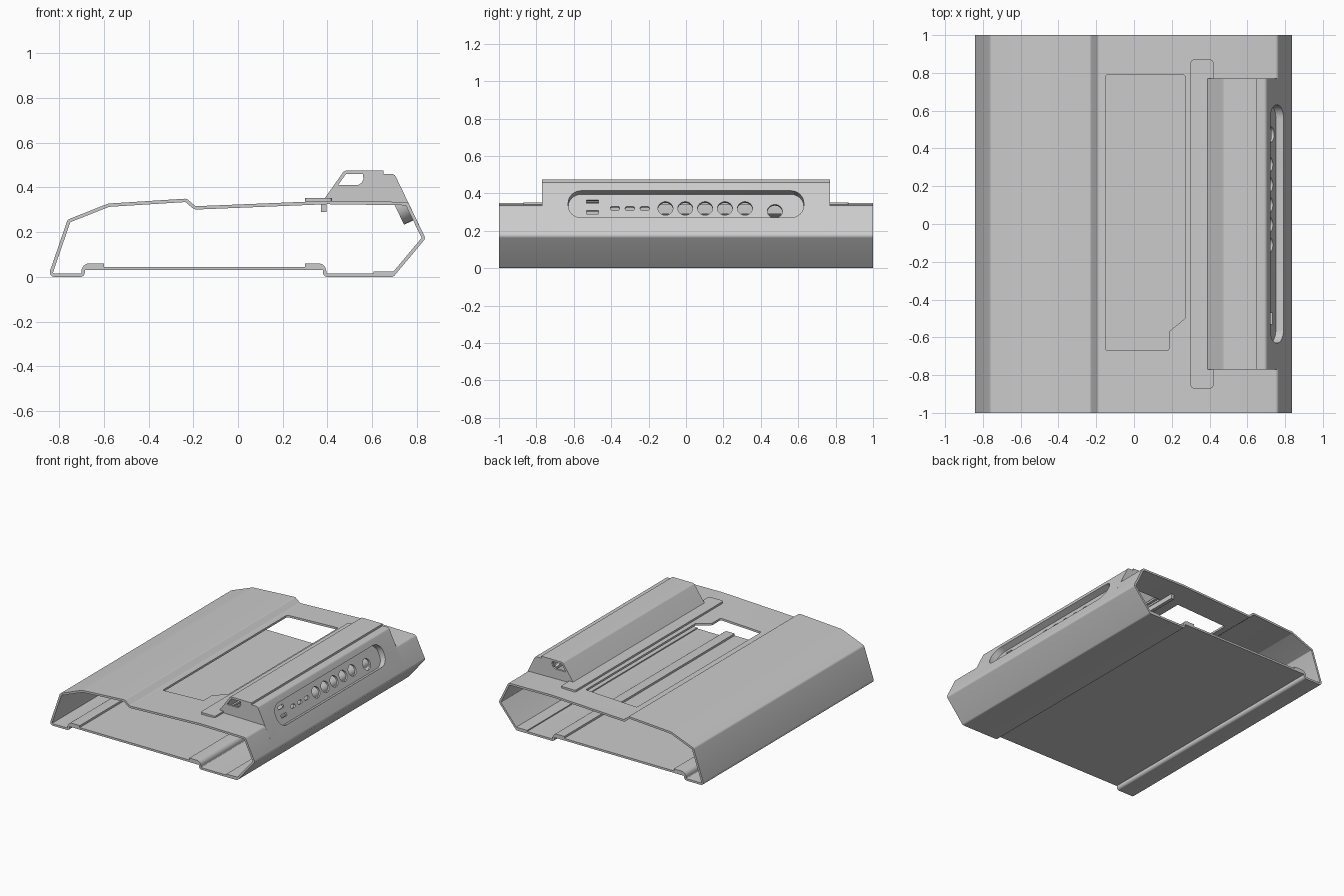
import bpy, bmesh, math
from mathutils import Vector

if "Cube" in bpy.data.objects:
    bpy.data.objects.remove(bpy.data.objects["Cube"])

T = 0.015  # sheet thickness


def make(name, verts, faces):
    me = bpy.data.meshes.new(name)
    bm = bmesh.new()
    vs = [bm.verts.new(v) for v in verts]
    for f in faces:
        bm.faces.new([vs[i] for i in f])
    bmesh.ops.recalc_face_normals(bm, faces=bm.faces)
    bm.to_mesh(me)
    bm.free()
    ob = bpy.data.objects.new(name, me)
    bpy.context.collection.objects.link(ob)
    return ob


def fillet(pts, r, closed=False, seg=6):
    """Round the corners of a 2D path."""
    pts = [Vector(p) for p in pts]
    n, out = len(pts), []
    for i, p in enumerate(pts):
        if not closed and i in (0, n - 1):
            out.append(p)
            continue
        e1, e2 = pts[i - 1] - p, pts[(i + 1) % n] - p
        d1, d2 = e1.normalized(), e2.normalized()
        half = d1.angle(d2) / 2
        t = min(r / math.tan(half), 0.49 * e1.length, 0.49 * e2.length)
        rr = t * math.tan(half)
        c = p + (d1 + d2).normalized() * (rr / math.sin(half))
        a, b = p + d1 * t - c, p + d2 * t - c
        a0 = math.atan2(a.y, a.x)
        da = (math.atan2(b.y, b.x) - a0 + math.pi) % (2 * math.pi) - math.pi
        for k in range(seg + 1):
            w = a0 + da * k / seg
            out.append(c + Vector((math.cos(w), math.sin(w))) * rr)
    return out


def sheet(name, path, y0, y1, r=0.02):
    """Bent sheet: x-z path thickened to its right, extruded along y."""
    p = fillet(path, r)
    n = len(p)
    d = [(p[i + 1] - p[i]).normalized() for i in range(n - 1)]
    nr = [Vector((v.y, -v.x)) for v in d]
    inner = []
    for i in range(n):
        a, b = nr[max(i - 1, 0)], nr[min(i, n - 2)]
        inner.append(p[i] + (a + b) * (T / (1 + a.dot(b))))
    verts = [(q.x, y, q.y) for y in (y0, y1) for row in (p, inner) for q in row]
    O0, I0, O1, I1 = 0, n, 2 * n, 3 * n
    faces = []
    for i in range(n - 1):
        for a, b in ((O0, O1), (I0, I1), (O0, I0), (O1, I1)):
            faces.append((a + i, a + i + 1, b + i + 1, b + i))
    for i in (0, n - 1):
        faces.append((O0 + i, I0 + i, I1 + i, O1 + i))
    return make(name, verts, faces)


def prism(name, pts, place, h0, h1):
    """Extrude a 2D outline from h0 to h1 in a given frame."""
    n = len(pts)
    verts = [place(p[0], p[1], h) for h in (h0, h1) for p in pts]
    faces = [tuple(range(n)), tuple(range(n, 2 * n))]
    faces += [(i, (i + 1) % n, n + (i + 1) % n, n + i) for i in range(n)]
    return make(name, verts, faces)


def rect(cx, cy, w, h, r=0.0):
    p = [(cx + sx * w / 2, cy + sy * h / 2) for sx, sy in ((-1, -1), (1, -1), (1, 1), (-1, 1))]
    return fillet(p, r, True) if r else p


def circle(cx, cy, r, n=32):
    return [(cx + r * math.cos(2 * math.pi * i / n), cy + r * math.sin(2 * math.pi * i / n)) for i in range(n)]


def cut(ob, cutter):
    m = ob.modifiers.new("cut", 'BOOLEAN')
    m.operation, m.object, m.solver = 'DIFFERENCE', cutter, 'EXACT'
    dg = bpy.context.evaluated_depsgraph_get()
    me = bpy.data.meshes.new_from_object(ob.evaluated_get(dg))
    ob.modifiers.clear()
    ob.data = me


def drop(ob):
    bpy.data.objects.remove(ob)


flat = lambda x, y, h: (x, y, h)       # outline in plan
side = lambda x, z, h: (x, h, z)       # outline in front view

# Left and top part of the case, with the roof opening
left = sheet("main_shell", [(-0.60, 0.045), (-0.685, 0.045), (-0.685, 0), (-0.85, 0), (-0.762, 0.256),
                            (-0.58, 0.328), (-0.23, 0.35), (-0.19, 0.316), (0.40, 0.34)], -1, 1)
window = fillet([(-0.15, -0.67), (0.185, -0.67), (0.185, -0.57), (0.27, -0.50), (0.27, 0.79), (-0.15, 0.79)],
                0.012, True)
c = prism("window_cutter", window, flat, 0.2, 0.45)
cut(left, c)
drop(c)

# Right part of the case: low at both ends, raised hood between
tail = [(0.839, 0.172), (0.695, 0), (0.38, 0), (0.38, 0.045), (0.30, 0.045)]
HY = 0.77
low = [(0.40, 0.34), (0.76, 0.335)] + tail
sheet("rear_shell_front_end", low, -1, -HY)
sheet("rear_shell_back_end", low, HY, 1)
hood = sheet("rear_shell_hood", [(0.56, 0.46), (0.70, 0.46)] + tail, -HY, HY)

# Hood end walls
for s, nm in ((-1, "front"), (1, "back")):
    prism("hood_wall_" + nm, [(0.375, 0.325), (0.435, 0.41), (0.535, 0.41), (0.553, 0.42), (0.565, 0.447),
                              (0.58, 0.458), (0.69, 0.459), (0.757, 0.325)], side, s * HY, s * (HY - T))

# Hood cover with its foot strip and hook
sheet("hood_cover", [(0.383, 0.345), (0.475, 0.475), (0.65, 0.475)], -HY, HY)
prism("cover_foot", rect(0.36, 0, 0.12, 1.74, 0.015), flat, 0.338, 0.352)
prism("cover_hook", rect(0.383, 0.31, 0.025, 0.04), side, -0.87, 0.87)

# Floor plate and lower joint strip
prism("floor_plate", rect(-0.1525, 0.0375, 1.065, 0.015), side, -1, 1)
prism("joint_strip", rect(0.65, 0.018, 0.09, 0.01), side, -1, 1)

# Connector recess in the slanted face
run, rise = 0.139, 0.288
V = Vector((-run, 0, rise)).normalized()
N = Vector((V.z, 0, -V.x))
zc, depth = 0.3425, 0.045
O = Vector((0.839 - run / rise * (zc - 0.172), 0, zc))
slant = lambda u, v, h: O + Vector((0, u, 0)) + V * v + N * h
W, H, R = 1.26, 0.145 / V.z, 0.072
c = prism("recess_cutter", rect(0, 0, W, H, R), slant, -depth, 0.05)
c2 = prism("face_cutter", rect(0, 0, W, H, R), slant, -0.03, 0.05)
cut(hood, c2)
drop(c2)
cup = prism("connector_recess", rect(0, 0, W + 0.024, H + 0.024, R + 0.012), slant, -depth - T, -0.004)
cut(cup, c)
drop(c)


def level(z):  # height in the side view to position on the recess floor
    return (z - zc + depth * N.z) / V.z


holes = [circle(y, level(0.32), 0.04) for y in (-0.11, -0.004, 0.102, 0.208, 0.315)]
holes.append(circle(0.475, level(0.305), 0.04))
holes += [rect(y, level(0.32), 0.05, 0.024, 0.011) for y in (-0.38, -0.30, -0.22)]
holes += [rect(-0.5, level(z), 0.062, 0.022) for z in (0.355, 0.30)]
for hole in holes:
    c = prism("hole_cutter", hole, slant, -0.12, -0.02)
    cut(cup, c)
    drop(c)

# Smooth bends, sharp edges
bpy.ops.object.select_all(action='SELECT')
bpy.context.view_layer.objects.active = left
bpy.ops.object.shade_smooth_by_angle(angle=math.radians(30))
